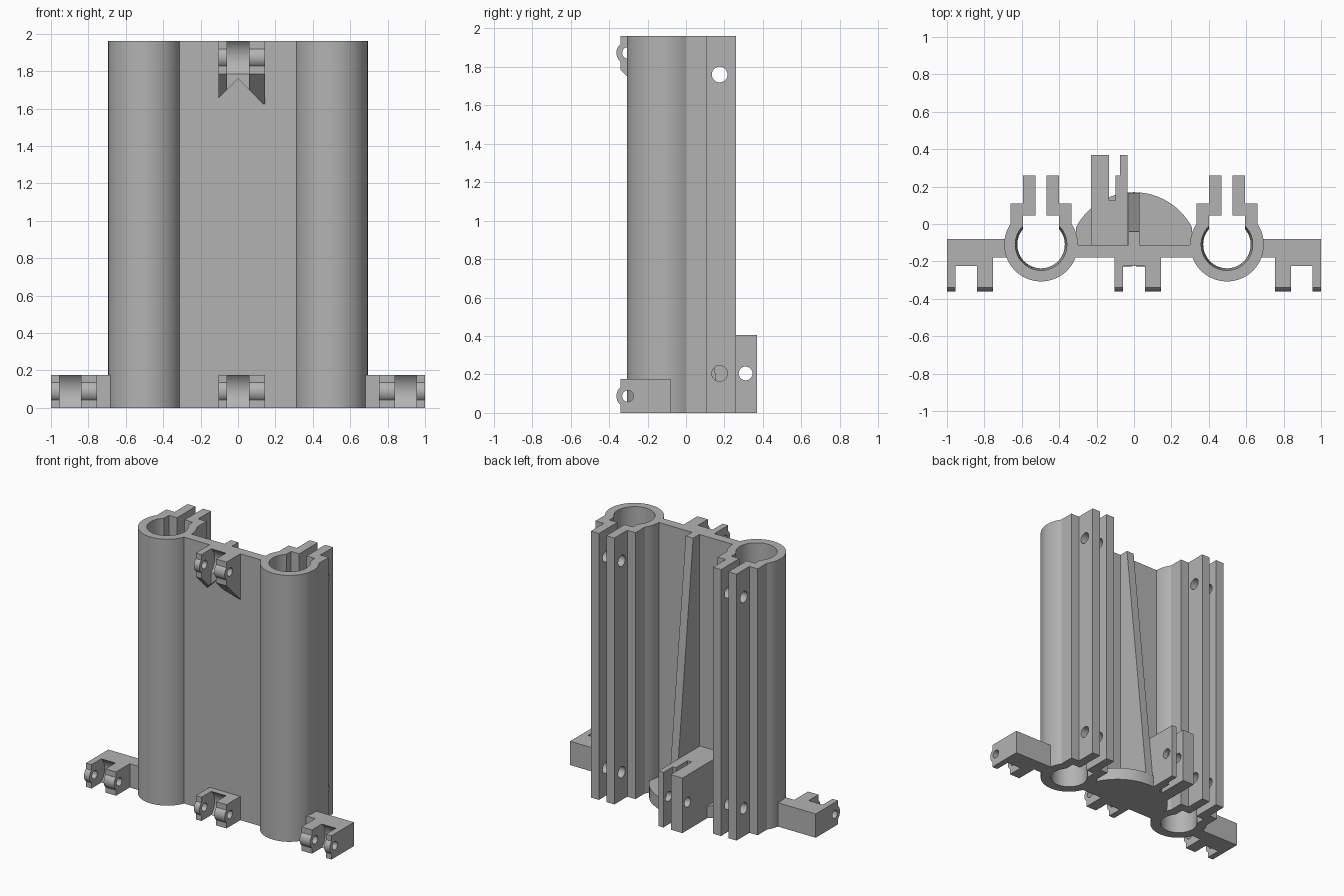
import bpy, bmesh
from math import sin, cos, radians, degrees, acos, asin

if "Cube" in bpy.data.objects:
    bpy.data.objects.remove(bpy.data.objects["Cube"])

grey = bpy.data.materials.new("plain grey")
grey.use_nodes = True
colour = (0.45, 0.45, 0.45, 1)
grey.diffuse_color = colour
grey.node_tree.nodes["Principled BSDF"].inputs["Base Color"].default_value = colour

HEIGHT = 1.96
TUBE_X, TUBE_Y = 0.497, -0.11


def arc(cu, cv, r, start, end, n):
    """Points on a circular arc, angles in degrees."""
    angles = [radians(start + (end - start) * i / n) for i in range(n + 1)]
    return [(cu + r * cos(a), cv + r * sin(a)) for a in angles]


def prism(name, axis, lo, hi, pts, end_pts=None):
    """Extrude a profile along an axis, optionally lofting to a second one."""
    place = {"x": lambda u, v, w: (w, u, v),
             "y": lambda u, v, w: (u, w, v),
             "z": lambda u, v, w: (u, v, w)}[axis]
    bm = bmesh.new()
    a = [bm.verts.new(place(u, v, lo)) for u, v in pts]
    b = [bm.verts.new(place(u, v, hi)) for u, v in (end_pts or pts)]
    bm.faces.new(a)
    bm.faces.new(b[::-1])
    for i in range(len(a)):
        j = (i + 1) % len(a)
        bm.faces.new((a[i], b[i], b[j], a[j]))
    bmesh.ops.recalc_face_normals(bm, faces=bm.faces)
    mesh = bpy.data.meshes.new(name)
    bm.to_mesh(mesh)
    bm.free()
    mesh.materials.append(grey)
    obj = bpy.data.objects.new(name, mesh)
    bpy.context.collection.objects.link(obj)
    return obj


def rect(u0, u1, v0, v1):
    return [(u0, v0), (u1, v0), (u1, v1), (u0, v1)]


def cut(obj, cutter):
    """Subtract a cutter and throw it away."""
    cutter.hide_render = True
    mod = obj.modifiers.new("cut", "BOOLEAN")
    mod.operation, mod.solver, mod.object = "DIFFERENCE", "EXACT", cutter
    bpy.context.view_layer.objects.active = obj
    bpy.ops.object.modifier_apply(modifier=mod.name)
    bpy.data.objects.remove(cutter)


def drill(obj, y, z, r):
    """Round hole running along x."""
    cut(obj, prism("drill", "x", -1.5, 1.5, arc(y, z, r, 0, 345, 23)))


# Split clamp tubes with stepped flanges and a slightly tapering bore
def tube_profile(cx, bore):
    half, arm, gap = 0.163, 0.096, 0.03
    out = degrees(acos(half / 0.197))
    inn = degrees(acos(arm / bore))
    right = [(half, 0.22), (arm, 0.22), (arm, 0.37), (gap, 0.37), (gap, 0.155), (arm, 0.155)]
    pts = arc(0, 0, 0.197, 180 - out, 360 + out, 48) + right
    pts += arc(0, 0, bore, inn, -180 - inn, 40)
    pts += [(-u, v) for u, v in reversed(right)]
    return [(cx + u, TUBE_Y + v) for u, v in pts]


for side, label in ((1, "left"), (-1, "right")):
    cx = side * TUBE_X
    tube = prism(label + "_clamp_tube", "z", 0, HEIGHT,
                 tube_profile(cx, 0.127), tube_profile(cx, 0.138))
    for z in (0.205, 1.76):
        drill(tube, 0.175, z, 0.041)

# Web plate between the tubes
prism("web_plate", "z", 0, HEIGHT, rect(-0.325, 0.325, -0.18, -0.112))

# Rounded foot and tapering rib behind the plate
edge = degrees(acos(0.31 / 0.35))
prism("rounded_foot", "z", 0, 0.09,
      [(0.31, -0.15)] + arc(0, -0.18, 0.35, edge, 180 - edge, 24) + [(-0.31, -0.15)])
prism("tapering_rib", "x", -0.03, 0.03,
      [(-0.15, 0), (0.165, 0), (0.165, 0.09), (-0.04, HEIGHT), (-0.15, HEIGHT)])

# Notched rear block
block = prism("rear_block", "z", 0, 0.405,
              [(-0.23, -0.13), (-0.035, -0.13), (-0.035, 0.37), (-0.075, 0.37),
               (-0.075, 0.26), (-0.1, 0.26), (-0.1, 0.125), (-0.135, 0.125),
               (-0.135, 0.37), (-0.23, 0.37)])
drill(block, 0.31, 0.205, 0.036)

# Hinge lugs: two knuckled prongs joined by a hollowed bridge
LUG, PIN_Y = 0.175, -0.302


def hinge(name, prongs, z0, back, support=False):
    mid = z0 + LUG / 2
    bump = degrees(acos(0.038 / 0.06))
    hollow = degrees(asin(LUG / 2 / 0.116))
    nose = arc(PIN_Y, mid, 0.06, 180 - bump, 180 + bump, 12)
    prong = [(back, z0 + LUG), (-0.34, z0 + LUG)] + nose + [(-0.34, z0)]
    bridge = arc(PIN_Y, mid, 0.116, hollow, -hollow, 12)
    if support:
        # Sloped underside that runs back into the plate
        prong += [(-0.18, z0 - 0.16), (back, z0 - 0.16)]
        bridge += [(-0.226, z0 - 0.114), (-0.18, z0 - 0.16), (back, z0 - 0.16)]
    else:
        prong.append((back, z0))
        bridge.append((back, z0))
    bridge.append((back, z0 + LUG))
    parts = []
    for i, (a, b) in enumerate(prongs):
        part = prism(name + "_prong_" + str(i + 1), "x", a, b, prong)
        drill(part, PIN_Y, mid, 0.03)
        parts.append(part)
    parts.append(prism(name + "_bridge", "x", prongs[0][1], prongs[1][0], bridge))
    if support:
        for part in parts:
            cut(part, prism("notch", "y", -0.6, 0,
                            [(0, 1.76), (-0.4, 1.36), (0.4, 1.36)]))


centre = [(-0.105, -0.06), (0.06, 0.145)]
hinge("lower_hinge", centre, 0, -0.17)
hinge("upper_hinge", centre, HEIGHT - LUG, -0.17, support=True)

outer = [(0.755, 0.84), (0.955, 1.0)]
hinge("left_hinge", outer, 0, -0.08)
hinge("right_hinge", [(-b, -a) for a, b in reversed(outer)], 0, -0.08)
for side, label in ((1, "left"), (-1, "right")):
    lo, hi = sorted((side * 0.66, side * 0.755))
    prism(label + "_hinge_arm", "z", 0, LUG, rect(lo, hi, -0.18, -0.08))

# Smooth the round surfaces, keep the edges crisp
bpy.ops.object.select_all(action="DESELECT")
for obj in bpy.context.collection.objects:
    if obj.type == "MESH" and obj.data.materials and obj.data.materials[0] == grey:
        obj.select_set(True)
        bpy.context.view_layer.objects.active = obj
bpy.ops.object.shade_smooth_by_angle(angle=radians(30))
